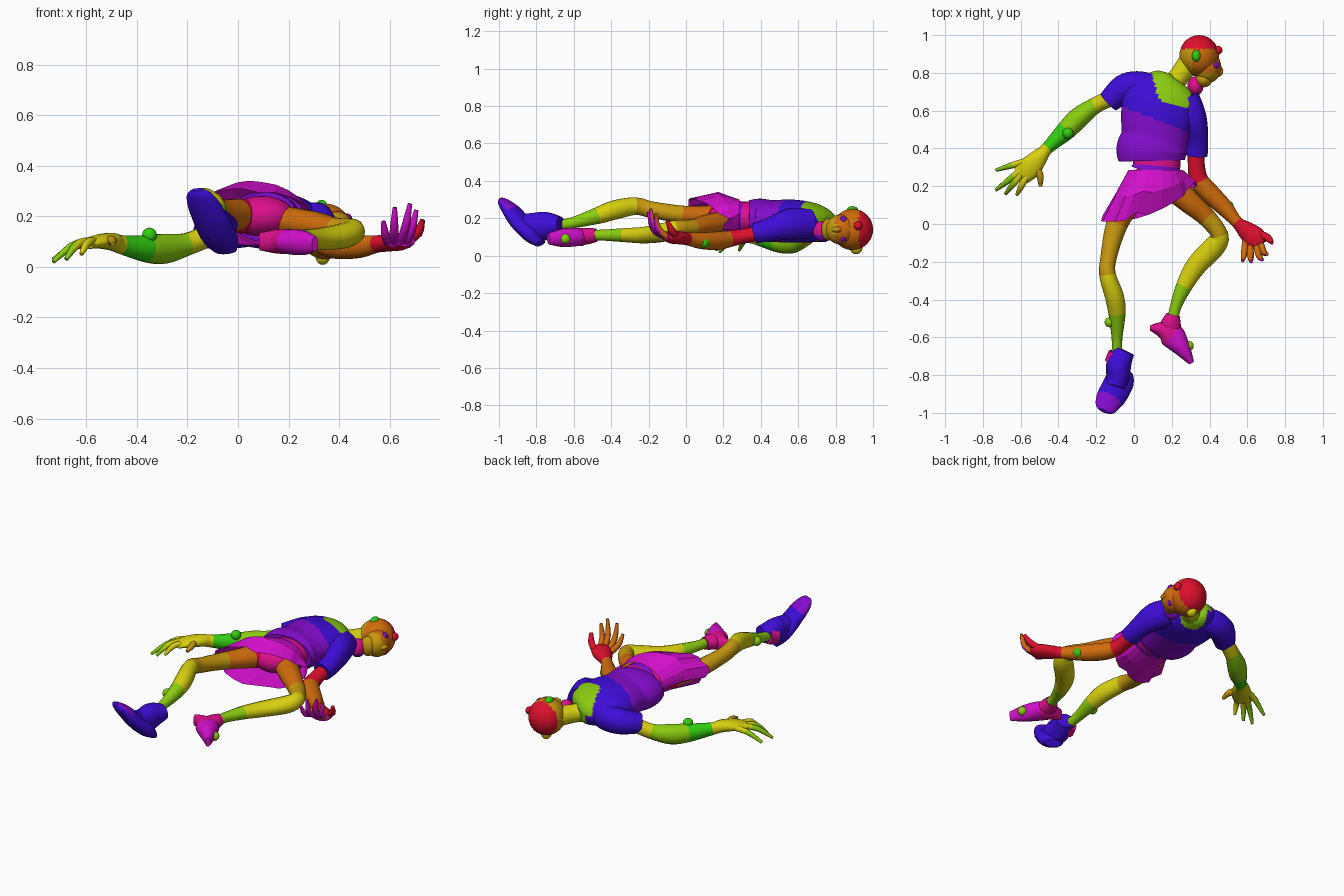
import bpy, bmesh, math
from mathutils import Vector

if "Cube" in bpy.data.objects:
    bpy.data.objects.remove(bpy.data.objects["Cube"])


def lin(c):
    c /= 255
    return c / 12.92 if c <= 0.04045 else ((c + 0.055) / 1.055) ** 2.4


PALETTE = dict(red=(222, 15, 45), orange=(208, 108, 12), amber=(198, 152, 15),
               yellow=(216, 208, 15), lime=(140, 205, 15), green=(50, 205, 15),
               blue=(62, 12, 215), violet=(132, 12, 205),
               magenta=(212, 15, 205), pink=(220, 15, 140))
NAMES = list(PALETTE)
MATS = []
for n, c in PALETTE.items():
    m = bpy.data.materials.new(n)
    m.diffuse_color = (*[lin(v) for v in c], 1)
    m.use_nodes = True
    m.node_tree.nodes["Principled BSDF"].inputs["Base Color"].default_value = m.diffuse_color
    MATS.append(m)


def finish(name, bm, rule=None):
    """Turn a bmesh into an object; rule(centre, normal) may override the colour."""
    bmesh.ops.recalc_face_normals(bm, faces=bm.faces)
    bm.normal_update()
    for f in bm.faces:
        c = rule(f.calc_center_median(), f.normal) if rule else None
        if c:
            f.material_index = NAMES.index(c)
    me = bpy.data.meshes.new(name)
    bm.to_mesh(me)
    bm.free()
    for m in MATS:
        me.materials.append(m)
    ob = bpy.data.objects.new(name, me)
    bpy.context.collection.objects.link(ob)
    return ob


def tube(name, pts, sides=14, steps=4, rule=None, up=(0, 0, 1)):
    """Limb through points (x, y, z, half width, half depth, colour of next part)."""
    P = [Vector(p[:3]) for p in pts]
    R = [Vector((p[3], p[4], 0)) for p in pts]
    up = Vector(up)

    def cr(a, i, t):
        p0, p1, p2, p3 = (a[max(i - 1, 0)], a[i], a[i + 1], a[min(i + 2, len(a) - 1)])
        return 0.5 * (2 * p1 + (p2 - p0) * t + (2 * p0 - 5 * p1 + 4 * p2 - p3) * t * t
                      + (3 * p1 - p0 - 3 * p2 + p3) * t ** 3)
    path = [(cr(P, i, k / steps), cr(R, i, k / steps), pts[i][5])
            for i in range(len(P) - 1) for k in range(steps)]
    path.append((P[-1], R[-1], pts[-2][5]))
    bm = bmesh.new()
    rings = []
    for i, (p, r, c) in enumerate(path):
        t = path[min(i + 1, len(path) - 1)][0] - path[max(i - 1, 0)][0]
        w = t.cross(up).normalized()
        d = w.cross(t).normalized()
        rings.append([bm.verts.new(p + w * r.x * math.cos(a) + d * r.y * math.sin(a))
                      for a in (2 * math.pi * k / sides for k in range(sides))])
    for i in range(len(rings) - 1):
        for k in range(sides):
            j = (k + 1) % sides
            f = bm.faces.new((rings[i][k], rings[i][j], rings[i + 1][j], rings[i + 1][k]))
            f.material_index = NAMES.index(path[i][2])
            f.smooth = True
    for ring, c in ((rings[0], path[0][2]), (rings[-1], path[-1][2])):
        bm.faces.new(ring).material_index = NAMES.index(c)
    return finish(name, bm, rule)


def ball(name, loc, size, col, seg=20, rule=None):
    bm = bmesh.new()
    bmesh.ops.create_uvsphere(bm, u_segments=seg, v_segments=seg * 2 // 3, radius=1)
    for v in bm.verts:
        v.co = Vector([v.co[i] * size[i] + loc[i] for i in range(3)])
    for f in bm.faces:
        f.smooth = True
        f.material_index = NAMES.index(col)
    return finish(name, bm, rule)


def finger(name, a, b, r, col, bend, up=(0, 0, 1), rule=None):
    mid = (Vector(a) + Vector(b)) / 2 + Vector(bend)
    tube(name, [(*a, r, r, col), (*mid, r, r, col), (*b, r * 0.5, r * 0.5, col)],
         8, 3, rule, up)


# shirt: slanted two-tone body with an open neckline
def shirt_rule(c, n):
    if c.z > .17 and .1 + .3 * (.77 - c.y) < c.x < .3 and c.y > .645 - .18 * (c.x - .13):
        return "lime"
    if math.hypot(c.x - .2, c.y - .77) < .075:
        return "lime"
    return "violet" if c.y < .57 - .38 * (c.x - .07) else "blue"


tube("shirt", [(.095, .335, .19, .175, .105, "violet"), (.095, .39, .19, .188, .115, "violet"),
               (.11, .46, .185, .178, .112, "violet"), (.125, .57, .185, .195, .115, "blue"),
               (.15, .68, .175, .20, .105, "blue"), (.172, .76, .16, .11, .075, "blue"),
               (.185, .79, .155, .04, .04, "blue")], 64, 10, shirt_rule)
tube("waistband", [(.12, .38, .195, .13, .09, "pink"), (.12, .305, .2, .125, .09, "violet"),
                   (.11, .265, .2, .13, .095, "violet")], 24)

# skirt with a few broad folds, swelling at the front and open at the hem
bm = bmesh.new()
N = 24
rows = []
for s in (0, .5, 1):
    row = []
    for k in range(N):
        a = 2 * math.pi * k / N
        c, sn = math.cos(a), math.sin(a)
        q = 1 - (.1 * s if k % 4 == 2 else 0)
        top = Vector((.115 + .145 * c, .285, .2 + .1 * sn))
        hem = Vector((.08 + .255 * c * q, .05 + .095 * c + .06 * c * c + (.03 if k % 6 == 1 else 0),
                      .2 + ((.105 if sn > 0 else .125) * sn - .03 * c) * q))
        p = top.lerp(hem, s)
        if s == .5:
            p.z += .035 * max(0, sn) - .015 * c
        row.append(bm.verts.new(p))
    rows.append(row)
for a, b in zip(rows, rows[1:]):
    for k in range(N):
        j = (k + 1) % N
        bm.faces.new((a[k], a[j], b[j], b[k])).material_index = NAMES.index("magenta")
finish("skirt", bm)
ball("hips", (.095, .215, .2), (.13, .1, .08), "pink")

# sleeves and arms
tube("raised_sleeve", [(.09, .725, .16, .07, .07, "blue"), (.02, .733, .155, .076, .08, "blue"),
                       (-.055, .715, .145, .076, .075, "blue"), (-.135, .645, .13, .06, .06, "blue")])
tube("raised_arm", [(-.09, .68, .135, .045, .045, "yellow"), (-.2, .63, .09, .043, .045, "lime"),
                    (-.29, .565, .072, .055, .06, "lime"), (-.36, .495, .072, .052, .055, "green"),
                    (-.46, .40, .088, .033, .038, "yellow"), (-.5, .355, .1, .045, .035, "yellow"),
                    (-.55, .30, .1, .06, .028, "yellow"), (-.60, .255, .09, .052, .02, "yellow")])
for i, (a, b) in enumerate([((-.55, .34, .1), (-.73, .285, .03)), ((-.59, .29, .1), (-.73, .18, .02)),
                            ((-.60, .26, .1), (-.68, .16, .03)), ((-.57, .25, .1), (-.62, .155, .05))]):
    finger(f"raised_finger_{i}", a, b, .017, "lime", (0, 0, .02),
           rule=lambda c, n: "yellow" if c.x > -.64 else None)
finger("raised_thumb", (-.52, .31, .1), (-.495, .20, .09), .019, "amber", (.01, 0, .01))
ball("raised_arm_lump", (-.35, .48, .125), (.03, .03, .03), "green", 14)

tube("low_sleeve", [(.27, .66, .17, .08, .08, "blue"), (.315, .56, .17, .07, .085, "blue"),
                    (.335, .45, .14, .058, .065, "blue"), (.33, .365, .12, .06, .055, "blue")])
tube("low_arm", [(.33, .40, .12, .045, .04, "red"), (.33, .31, .105, .045, .04, "red"),
                 (.345, .23, .09, .05, .045, "orange"), (.40, .165, .08, .052, .05, "orange"),
                 (.48, .085, .08, .045, .045, "orange"), (.545, .01, .09, .032, .035, "red"),
                 (.59, -.03, .095, .048, .035, "red"), (.64, -.075, .1, .06, .035, "red"),
                 (.66, -.11, .105, .045, .025, "red")],
     rule=lambda c, n: "magenta" if c.x > .58 and n.y < -.6 else None)
for i, (a, b) in enumerate([((.59, -.09, .1), (.575, -.195, .18)), ((.615, -.11, .1), (.62, -.2, .235)),
                            ((.645, -.11, .1), (.68, -.19, .25)), ((.67, -.1, .1), (.705, -.16, .225))]):
    finger(f"low_finger_{i}", a, b, .017, "orange", (0, -.02, -.015), (1, 0, 0),
           lambda c, n: "magenta" if n.y < -.1 else None)
finger("low_thumb", (.66, -.05, .1), (.73, -.1, .185), .02, "red", (.015, 0, -.01))
ball("low_arm_lump", (.497, .095, .07), (.03, .03, .03), "green", 14)

# legs
tube("straight_leg", [(.03, .22, .2, .08, .07, "red"), (-.01, .15, .205, .072, .065, "orange"),
                      (-.09, .0, .217, .058, .05, "amber"), (-.135, -.18, .245, .043, .045, "amber"),
                      (-.14, -.27, .265, .044, .048, "yellow"), (-.105, -.38, .245, .05, .052, "yellow"),
                      (-.09, -.47, .215, .046, .046, "lime"), (-.09, -.61, .175, .028, .03, "lime"),
                      (-.09, -.70, .16, .03, .03, "lime")])
tube("bent_leg", [(.15, .23, .19, .07, .06, "red"), (.19, .205, .182, .07, .058, "orange"),
                  (.30, .11, .165, .06, .055, "orange"), (.385, .035, .15, .05, .045, "amber"),
                  (.455, -.06, .145, .045, .045, "yellow"), (.425, -.12, .125, .058, .05, "yellow"),
                  (.33, -.22, .11, .055, .045, "yellow"), (.265, -.33, .11, .043, .038, "lime"),
                  (.22, -.44, .11, .03, .03, "lime"), (.205, -.51, .11, .03, .03, "lime")])
ball("straight_leg_lump", (-.128, -.52, .2), (.028, .028, .028), "lime", 14)

# bare foot lying on its side
tube("bare_foot", [(.085, -.55, .1, .014, .035, "pink"), (.15, -.56, .1, .045, .048, "pink"),
                   (.2, -.59, .1, .068, .05, "magenta"), (.255, -.66, .095, .045, .05, "magenta"),
                   (.305, -.735, .09, .015, .03, "magenta")])
tube("bare_ankle", [(.208, -.48, .11, .036, .036, "pink"), (.195, -.53, .105, .055, .045, "pink"),
                    (.19, -.57, .1, .06, .04, "pink")])
ball("foot_lump", (.29, -.645, .09), (.027, .027, .027), "lime", 14)

# boot with the toe tipped up; the sole stays plain
tube("sock", [(-.09, -.68, .16, .045, .045, "pink"), (-.1, -.73, .15, .055, .055, "pink")])
tube("boot_cuff", [(-.05, -.67, .165, .055, .045, "blue"), (-.08, -.74, .16, .066, .075, "blue"),
                   (-.085, -.81, .155, .062, .078, "blue"), (-.10, -.87, .17, .055, .06, "blue")])
tube("boot_foot", [(-.05, -.78, .065, .05, .022, "blue"), (-.07, -.82, .11, .075, .045, "blue"),
                   (-.10, -.88, .17, .078, .045, "blue"), (-.13, -.93, .235, .073, .04, "violet"),
                   (-.153, -.975, .285, .055, .024, "violet"), (-.16, -.99, .305, .025, .01, "violet")],
     20, 4, lambda c, n: "blue" if n.y < -.25 else None)

# neck and head, face turned to the side
tube("neck", [(.17, .71, .15, .075, .07, "lime"), (.225, .765, .145, .055, .055, "yellow"),
              (.29, .85, .14, .06, .06, "yellow")])
ball("skull", (.345, .89, .14), (.105, .11, .11), "amber", 36,
     lambda c, n: "red" if c.y > .925 else "orange" if c.x > .31 else None)
ball("face", (.39, .83, .14), (.072, .085, .08), "orange", 24,
     lambda c, n: "amber" if c.y < .80 else None)
ball("jaw", (.37, .765, .14), (.045, .042, .06), "amber")
ball("mouth", (.325, .73, .13), (.043, .052, .055), "pink",
     rule=lambda c, n: "violet" if c.z < .115 else None)
tube("nose", [(.43, .85, .14, .012, .012, "orange"), (.455, .81, .14, .018, .016, "amber"),
              (.44, .785, .14, .012, .012, "amber")], 10)
for i, z in enumerate((.19, .095)):
    ball(f"eye_{i}", (.428, .84, z), (.024, .02, .022), "violet", 12)
ball("upper_ear", (.33, .89, .24), (.024, .032, .025), "green", 14)
ball("lower_ear", (.335, .91, .043), (.03, .034, .035), "yellow", 14)
ball("head_lump", (.445, .92, .16), (.024, .024, .024), "red", 14)
